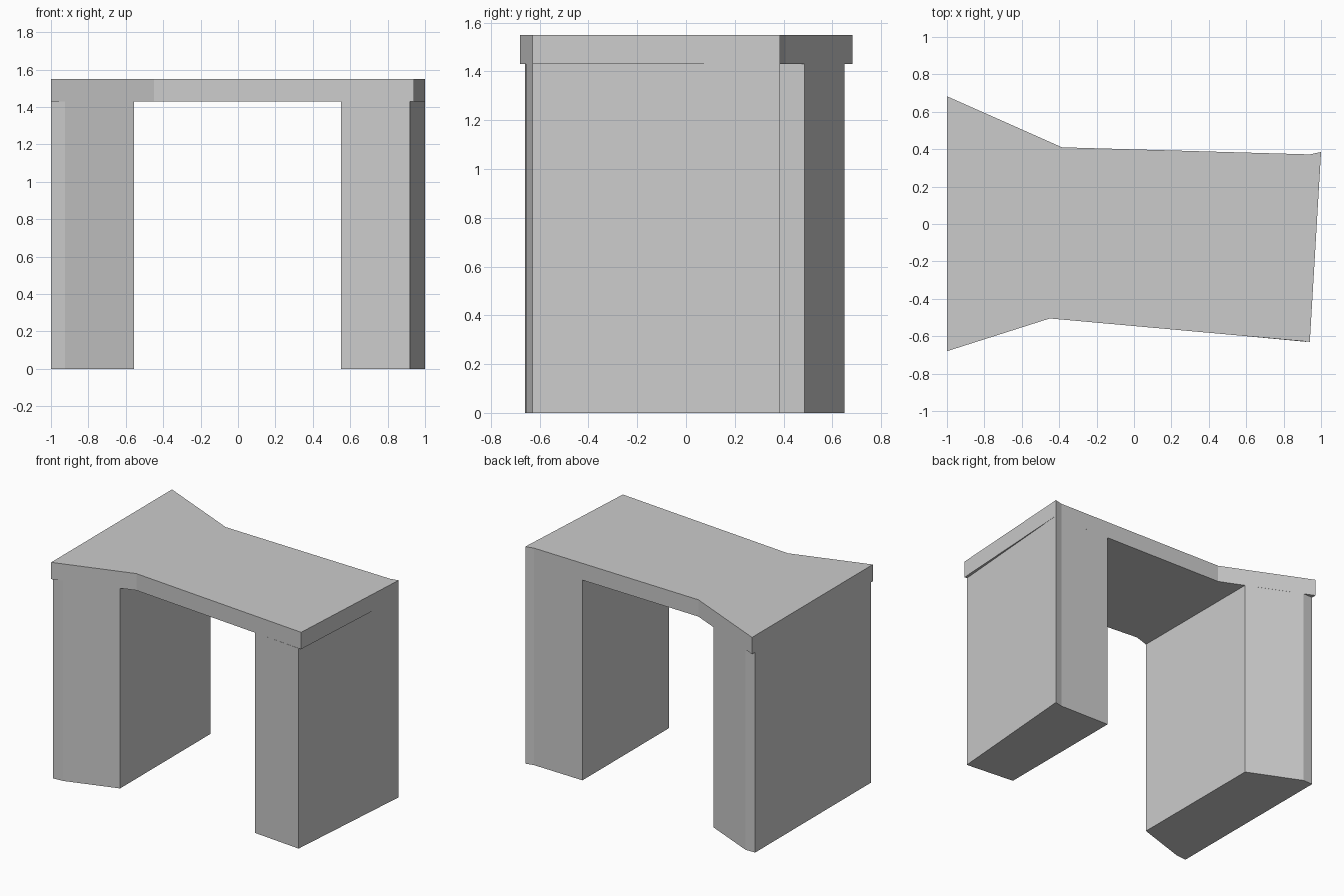
import bpy, bmesh

if "Cube" in bpy.data.objects:
    bpy.data.objects.remove(bpy.data.objects["Cube"])


def prism(name, outline, z0, z1):
    """Extrude a plan outline (counter-clockwise) straight up from z0 to z1."""
    bm = bmesh.new()
    base = bm.faces.new([bm.verts.new((x, y, z0)) for x, y in outline])
    ext = bmesh.ops.extrude_face_region(bm, geom=[base], use_keep_orig=True)
    top = [v for v in ext["geom"] if isinstance(v, bmesh.types.BMVert)]
    bmesh.ops.translate(bm, verts=top, vec=(0, 0, z1 - z0))
    bmesh.ops.recalc_face_normals(bm, faces=bm.faces)
    mesh = bpy.data.meshes.new(name)
    bm.to_mesh(mesh)
    bm.free()
    ob = bpy.data.objects.new(name, mesh)
    bpy.context.collection.objects.link(ob)
    return ob


UNDERSIDE, TOP = 1.43, 1.55

# Capstone slab lying across both uprights
prism("capstone", [(-1, -0.68), (-0.45, -0.505), (0.94, -0.63), (1, 0.385),
                   (0.94, 0.372), (-0.385, 0.41), (-1, 0.683)], UNDERSIDE, TOP)

# Left upright, its outer corners cut back under the slab
prism("left_upright", [(-1, -0.661), (-0.925, -0.656), (-0.555, -0.538),
                       (-0.555, 0.485), (-0.925, 0.649), (-1, 0.648)], 0, UNDERSIDE)

# Right upright, flush with the slab at the back and set in at the front
prism("right_upright", [(0.55, -0.595), (0.92, -0.63), (1, 0.385),
                        (0.94, 0.372), (0.55, 0.383)], 0, UNDERSIDE)
